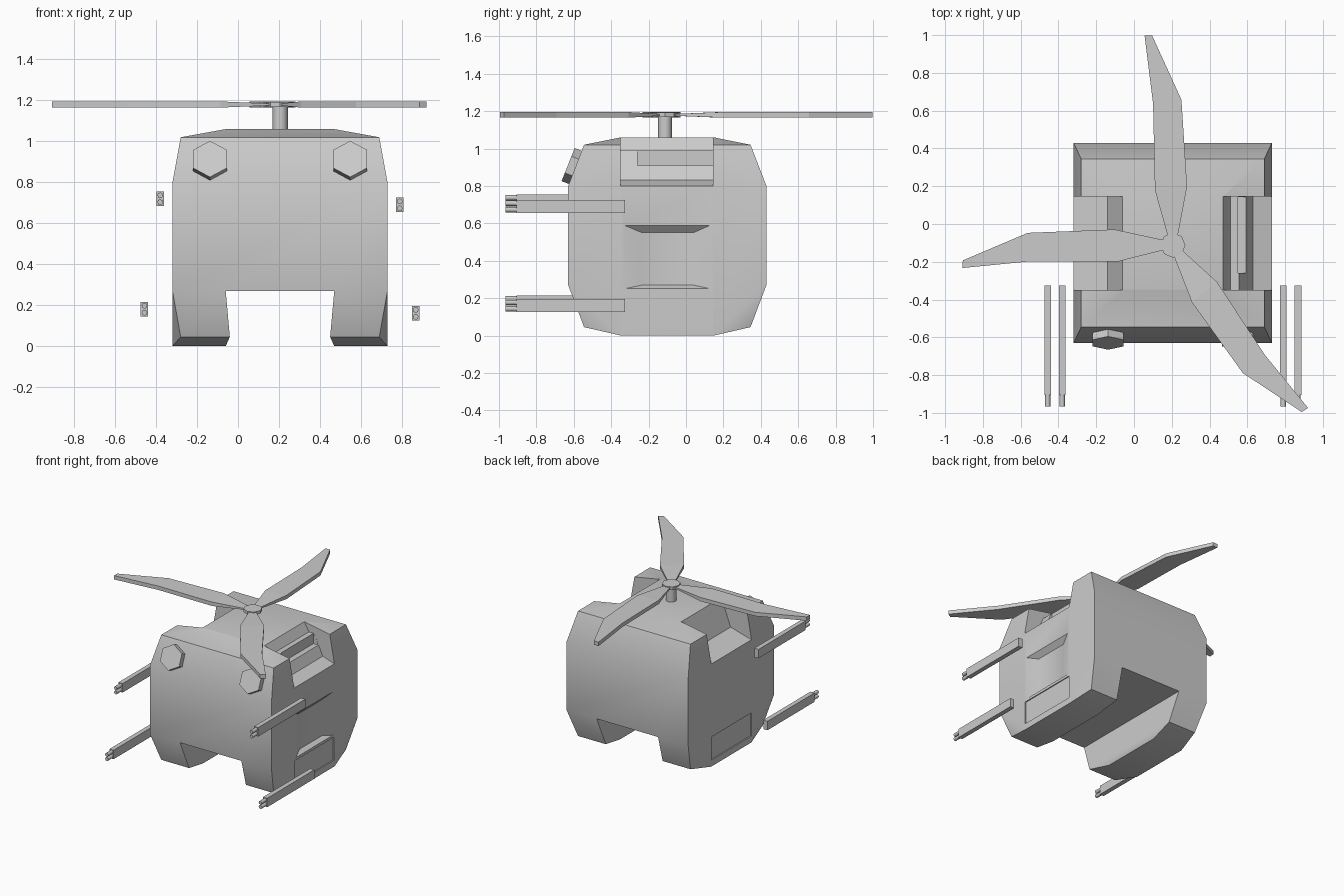
import bpy, bmesh, math
from mathutils import Vector, Matrix

if "Cube" in bpy.data.objects:
    bpy.data.objects.remove(bpy.data.objects["Cube"])

CX, CY = 0.205, -0.10


def finish(bm, name):
    bmesh.ops.recalc_face_normals(bm, faces=bm.faces)
    me = bpy.data.meshes.new(name)
    bm.to_mesh(me)
    bm.free()
    ob = bpy.data.objects.new(name, me)
    bpy.context.collection.objects.link(ob)
    return ob


def hull(name, pts):
    bm = bmesh.new()
    vs = [bm.verts.new(p) for p in pts]
    bmesh.ops.convex_hull(bm, input=vs)
    bmesh.ops.dissolve_limit(bm, angle_limit=0.01, verts=bm.verts, edges=bm.edges)
    return finish(bm, name)


def box(name, x, y, z):
    return hull(name, [(a, b, c) for a in x for b in y for c in z])


def prism_y(name, profile, y0, y1):
    """Extrude an x,z profile along y."""
    bm = bmesh.new()
    face = bm.faces.new([bm.verts.new((x, y0, z)) for x, z in profile])
    ext = bmesh.ops.extrude_face_region(bm, geom=[face])
    bmesh.ops.translate(bm, vec=(0, y1 - y0, 0),
                        verts=[v for v in ext['geom'] if isinstance(v, bmesh.types.BMVert)])
    return finish(bm, name)


def cylinder(name, start, end, r, sides, turn=0.0):
    a, b = Vector(start), Vector(end)
    d = b - a
    bm = bmesh.new()
    m = (Matrix.Translation((a + b) / 2) @ d.to_track_quat('Z', 'Y').to_matrix().to_4x4()
         @ Matrix.Rotation(turn, 4, 'Z'))
    bmesh.ops.create_cone(bm, cap_ends=True, segments=sides, radius1=r, radius2=r,
                          depth=d.length, matrix=m)
    return finish(bm, name)


def cut(target, cutter):
    mod = target.modifiers.new("cut", 'BOOLEAN')
    mod.operation, mod.solver, mod.object = 'DIFFERENCE', 'EXACT', cutter
    bpy.context.view_layer.objects.active = target
    bpy.ops.object.modifier_apply(modifier=mod.name)
    bpy.data.objects.remove(cutter)


def smooth(ob, angle):
    bpy.ops.object.select_all(action='DESELECT')
    ob.select_set(True)
    bpy.context.view_layer.objects.active = ob
    bpy.ops.object.shade_smooth_by_angle(angle=math.radians(angle))


# Body: chamfered block
corners = []
for sx in (-1, 1):
    for sy in (-1, 1):
        for dx, dy, z in ((.525, .53, .27), (.525, .53, .8), (.485, .445, .045),
                          (.485, .445, 1.02), (.265, .2475, 1.06), (.525, .2475, 0)):
            corners.append((CX + sx * dx, CY + sy * dy, z))
body = hull("body", corners)
Y0, Y1 = -0.35, 0.145

# Channel between the two skids
cut(body, prism_y("channel_cutter", [(CX + x, z) for x, z in (
    (-.265, .27), (.265, .27), (.245, .045), (.267, -.005), (.267, -.1),
    (-.267, -.1), (-.267, -.005), (-.245, .045))], -1, 1))

# Shoulder notches: plain on the left, stepped with a vent on the right
cut(body, prism_y("left_notch_cutter", [(CX + x, z) for x, z in (
    (-.265, 1.061), (-.345, .85), (-.525, .80), (-.7, .80), (-.7, 1.2), (-.265, 1.2))], Y0, Y1))
cut(body, prism_y("right_notch_cutter", [(CX + x, z) for x, z in (
    (.265, 1.061), (.305, .99), (.35, .99), (.425, .833), (.525, .80),
    (.7, .80), (.7, 1.2), (.265, 1.2))], Y0, Y1))
cut(body, box("vent_cutter", (CX + .345, CX + .5), (-.26, Y1 - .001), (.91, 1.1)))

# Lower side panels and the tapered recess on the right
for s in (-1, 1):
    cut(body, box("panel_cutter", (CX + s * .517, CX + s * .6), (Y0 + .003, Y1 - .003), (.05, .23)))
cut(body, hull("side_recess_cutter",
    [(CX + .526, y, z) for y in (-.33, .13) for z in (.25, .59)] +
    [(CX + .49, y, z) for y in (-.235, .04) for z in (.27, .55)] +
    [(CX + .6, y, z) for y in (-.33, .13) for z in (.25, .59)]))
smooth(body, 30)

# Headlamps on the sloped brow
n = Vector((0, -.93, .37)).normalized()
for side, x in (("left", -.137), ("right", .548)):
    c = Vector((x, -.607, .905))
    cylinder(side + "_lamp", c - n * .025, c + n * .025, .095, 6)

# Guns: slim housing with two barrels
for name, x, z in (("left_upper", -.38, .72), ("left_lower", -.457, .18),
                   ("right_upper", .79, .69), ("right_lower", .868, .16)):
    box(name + "_gun", (x - .018, x + .018), (-.905, -.325), (z - .035, z + .035))
    for i, dz in enumerate((-.017, .017)):
        barrel = cylinder(f"{name}_barrel_{i}", (x, -.90, z + dz), (x, -.965, z + dz), .014, 8)
        smooth(barrel, 50)

# Rotor shaft and hub
HX, HY, HZ = 0.206, -0.112, 1.18
smooth(cylinder("rotor_shaft", (HX, HY, 1.04), (HX, HY, 1.18), .037, 12), 40)
cylinder("rotor_hub", (HX, HY, HZ - .012), (HX, HY, HZ + .012), .066, 8)

# Blades: paired edge points from root to tip with half thickness
STATIONS = (((-.022, .03), (.022, .03), .004), ((-.095, .29), (.075, .31), .015),
            ((-.105, .75), (.045, .77), .015), ((-.15, 1.11), (-.11, 1.11), .015))
for i, deg in enumerate((0, 88.5, -148)):
    bm = bmesh.new()
    rings = []
    for a, b, t in STATIONS:
        rings.append([bm.verts.new((p[0], p[1], h)) for p, h in
                      ((a, -t), (b, -t), (b, t), (a, t))])
    for r0, r1 in zip(rings, rings[1:]):
        for k in range(4):
            bm.faces.new((r0[k], r0[(k + 1) % 4], r1[(k + 1) % 4], r1[k]))
    bm.faces.new(rings[0])
    bm.faces.new(rings[-1])
    bmesh.ops.transform(bm, verts=bm.verts, matrix=Matrix.Translation((HX, HY, HZ))
                        @ Matrix.Rotation(math.radians(deg), 4, 'Z'))
    finish(bm, f"rotor_blade_{i + 1}")
